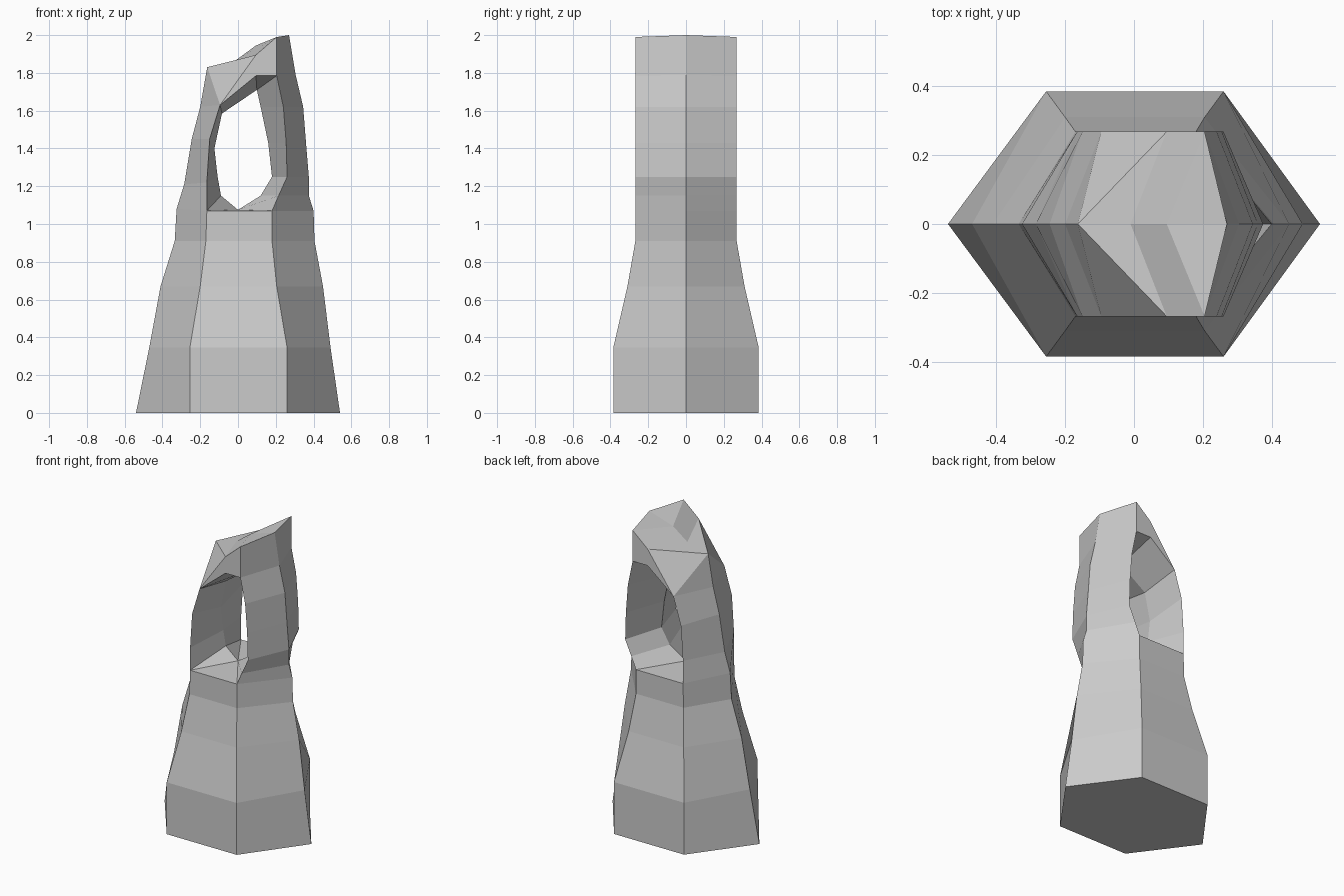
import bpy, bmesh

if "Cube" in bpy.data.objects:
    bpy.data.objects.remove(bpy.data.objects["Cube"])

# Half depth of the front edge at each base level
DEPTH = {0.0: 0.385, 0.345: 0.385, 0.67: 0.31}

bm = bmesh.new()


def mid(p):
    """Point on the centre plane."""
    return (p[0], 0.0, p[1])


def front(p):
    """Point on the front edge."""
    return (p[0], -DEPTH.get(p[1], 0.268), p[1])


def face(*pts):
    """Add a polygon, skipping repeated corners."""
    unique = list(dict.fromkeys(pts))
    if len(unique) > 2:
        bm.faces.new([bm.verts.new(p) for p in unique])


def strip(a, b):
    for i in range(len(a) - 1):
        face(a[i], a[i + 1], b[i + 1], b[i])


# Front edges of the base, and both legs around the hole
base_l = [(-.255, 0.0), (-.255, .345), (-.2, .67), (-.17, .91), (-.165, 1.07)]
base_r = [(.26, 0.0), (.26, .345), (.205, .67), (.18, .91), (.18, 1.07)]
leg_l = [(-.165, 1.22), (-.15, 1.45), (-.095, 1.63)]
leg_r = [(.215, 1.15), (.26, 1.25), (.255, 1.43), (.24, 1.62), (.205, 1.785)]
top_a, top_b = (.095, 1.895), (.205, 1.99)
under = (.095, 1.785)

# Outer silhouette on the centre plane
out_l = [(-.54, 0), (-.47, .345), (-.41, .67), (-.335, .91), (-.325, 1.08),
         (-.285, 1.21), (-.245, 1.45), (-.2, 1.62)]
out_top = [(-.163, 1.83), (-.163, 1.83), (-.01, 1.868), (.095, 1.945), (.27, 2.0)]
out_r = [(.54, 0), (.49, .345), (.45, .67), (.405, .91), (.4, 1.07),
         (.375, 1.15), (.375, 1.25), (.36, 1.43), (.345, 1.62), (.305, 1.79)]

# Outer skin: up the left, over the crown, down the right
outer = out_l + out_top + out_r[::-1]
edge = base_l + leg_l + [leg_l[-1], top_a, top_a, top_b, top_b] + leg_r[::-1] + base_r[::-1]
strip([mid(p) for p in outer], [front(p) for p in edge])

# Inner skin of the hole
hole_edge = [base_l[-1], base_l[-1]] + leg_l + [under] + leg_r[::-1] + [base_r[-1], base_l[-1]]
hole_mid = [(0, 1.075), (-.09, 1.15), (-.108, 1.25), (-.125, 1.4), (-.085, 1.585),
            (.1, 1.71), (.1, 1.71), (.12, 1.62), (.16, 1.43), (.18, 1.25),
            (.12, 1.15), (0, 1.075), (0, 1.075)]
strip([front(p) for p in hole_edge], [mid(p) for p in hole_mid])

# Front panel of the base, cap of the crown, and underside
strip([front(p) for p in base_l], [front(p) for p in base_r])
face(front(leg_l[-1]), front(under), front(top_a))
face(front(under), front(leg_r[-1]), front(top_b), front(top_a))
face(mid(out_l[0]), front(base_l[0]), front(base_r[0]), mid(out_r[0]))

# Mirror to the back and weld
copy = bmesh.ops.duplicate(bm, geom=bm.verts[:] + bm.edges[:] + bm.faces[:])
for v in copy["geom"]:
    if isinstance(v, bmesh.types.BMVert):
        v.co.y *= -1
bmesh.ops.remove_doubles(bm, verts=bm.verts[:], dist=0.0005)
bmesh.ops.recalc_face_normals(bm, faces=bm.faces[:])

mesh = bpy.data.meshes.new("rock_pillar")
bm.to_mesh(mesh)
bm.free()
bpy.context.collection.objects.link(bpy.data.objects.new("rock_pillar_with_hole", mesh))
